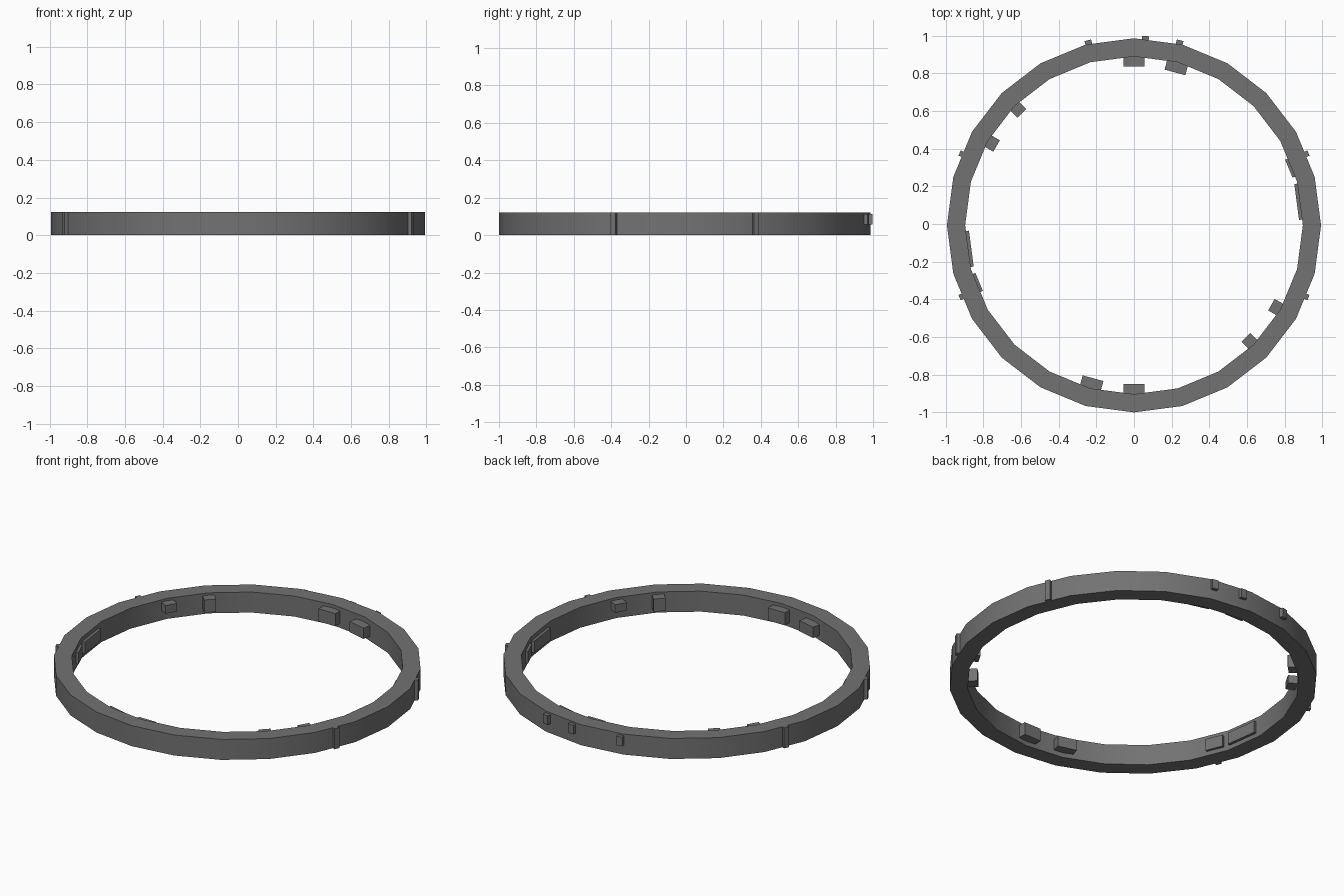
import bpy, bmesh, math
from mathutils import Matrix, Vector

if "Cube" in bpy.data.objects:
    bpy.data.objects.remove(bpy.data.objects["Cube"])

CY = -0.007          # ring centre in y (small tabs stick out at the back)
SIDES = 24
R_OUT, R_IN, HEIGHT = 0.9925, 0.896, 0.122

grey = bpy.data.materials.new("dark_grey")
grey.diffuse_color = (0.17, 0.17, 0.17, 1)
grey.use_nodes = True
grey.node_tree.nodes["Principled BSDF"].inputs["Base Color"].default_value = grey.diffuse_color


def finish(name, bm):
    bmesh.ops.recalc_face_normals(bm, faces=bm.faces)
    mesh = bpy.data.meshes.new(name)
    bm.to_mesh(mesh)
    bm.free()
    mesh.materials.append(grey)
    ob = bpy.data.objects.new(name, mesh)
    ob.location.y = CY
    bpy.context.collection.objects.link(ob)
    return ob


def pad(name, angle, r0, r1, width, z0, z1, shift=0.0):
    """Box facing outward at a polar angle, from radius r0 to r1."""
    bm = bmesh.new()
    bmesh.ops.create_cube(bm, size=1)
    m = (Matrix.Rotation(math.radians(angle), 4, 'Z')
         @ Matrix.Translation(((r0 + r1) / 2, shift, (z0 + z1) / 2))
         @ Matrix.Diagonal((r1 - r0, width, z1 - z0, 1)))
    bm.transform(m)
    return finish(name, bm)


# Ring: rectangular section swept around 24 sides
bm = bmesh.new()
section = [(R_IN, 0), (R_OUT, 0), (R_OUT, HEIGHT), (R_IN, HEIGHT)]
vs = [bm.verts.new(Vector((r, 0, z))) for r, z in section]
es = [bm.edges.new((vs[i], vs[(i + 1) % 4])) for i in range(4)]
bmesh.ops.spin(bm, geom=vs + es, cent=(0, 0, 0), axis=(0, 0, 1),
               angle=math.tau, steps=SIDES, use_merge=True)
bmesh.ops.remove_doubles(bm, verts=bm.verts, dist=1e-4)
ring = finish("ring", bm)
bpy.context.view_layer.objects.active = ring
ring.select_set(True)
bpy.ops.object.shade_smooth_by_angle(angle=math.radians(30))
ring.select_set(False)

# Inner lugs and thin plates, repeated on the opposite side
inner = [  # name, angle, inner radius, width, z0, z1, sideways shift
    ("wide_lug", 90, 0.843, 0.112, 0.027, 0.102, 0),
    ("angled_lug", 75, 0.84, 0.114, 0.028, 0.092, 0),
    ("small_lug", 135, 0.84, 0.066, 0.032, 0.108, 0),
    ("low_lug", 150, 0.842, 0.07, 0.06, 0.108, 0),
    ("short_plate", 22.5, 0.874, 0.103, 0.026, 0.096, -0.037),
    ("long_plate", 7.5, 0.872, 0.192, 0.026, 0.096, 0.01),
]
for name, a, r, w, z0, z1, s in inner:
    for side, turn in (("a", 0), ("b", 180)):
        pad(f"{name}_{side}", a + turn, r, 0.91, w, z0, z1, s)

# Full-height strips on the outside
for i, a in enumerate((22.5, 157.5, 202.5, 337.5)):
    pad(f"outer_strip_{i + 1}", a, 0.97, 1.002, 0.03, 0, HEIGHT)

# Small tabs on the back
for i, (a, r) in enumerate(((76, 1.012), (104, 1.012), (86.5, 1.006))):
    pad(f"back_tab_{i + 1}", a, 0.96, r, 0.036, 0.058, 0.112)
